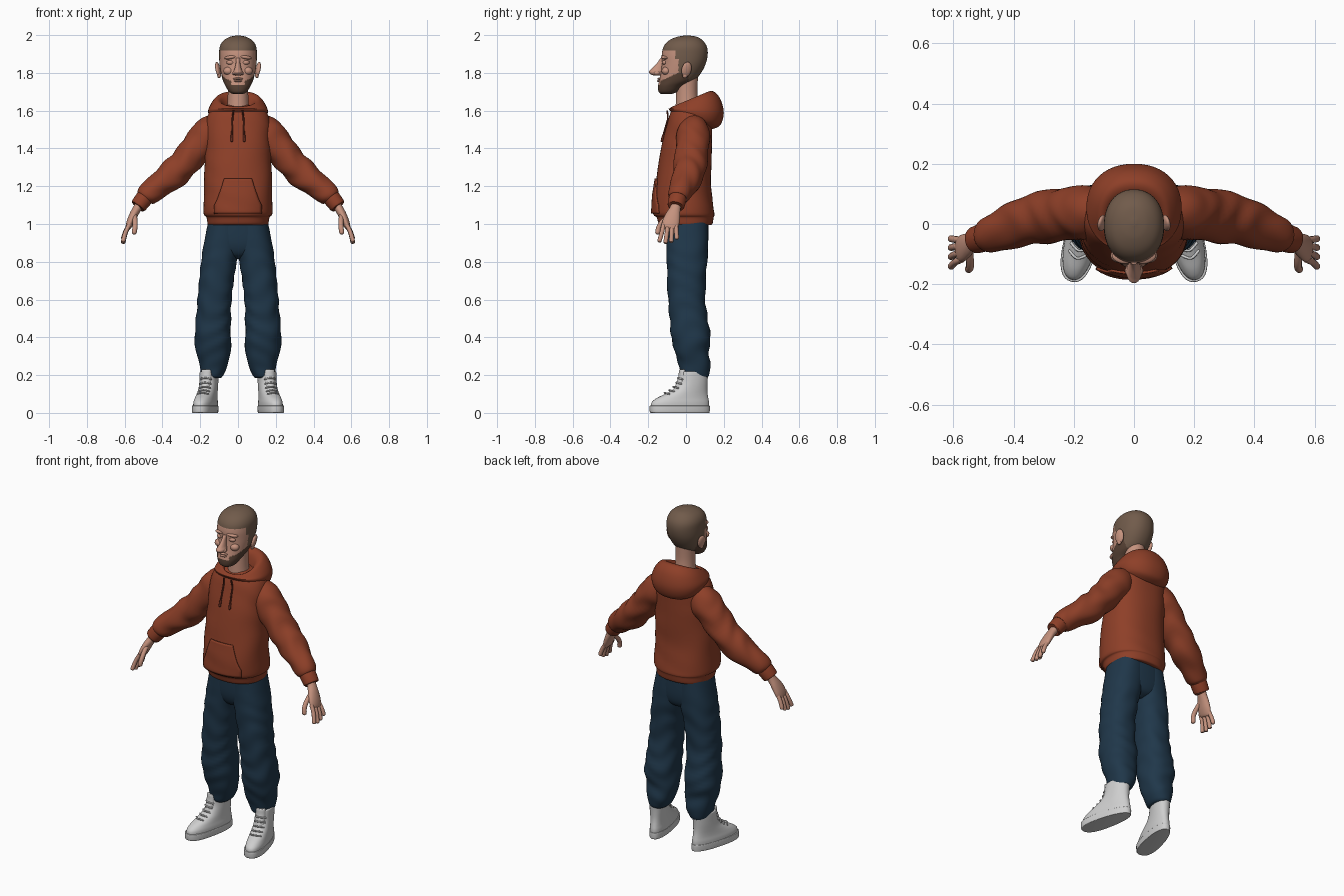
import bpy, bmesh, math
from mathutils import Vector, Matrix
from mathutils.bvhtree import BVHTree

if "Cube" in bpy.data.objects:
    bpy.data.objects.remove(bpy.data.objects["Cube"])


def material(name, rgb):
    m = bpy.data.materials.new(name)
    m.diffuse_color = (*rgb, 1)
    m.use_nodes = True
    m.node_tree.nodes["Principled BSDF"].inputs["Base Color"].default_value = m.diffuse_color
    return m


RUST = material("rust_fleece", (0.27, 0.05, 0.021))
CORD = material("dark_cord", (0.12, 0.022, 0.012))
NAVY = material("navy_denim", (0.014, 0.038, 0.068))
SKIN = material("skin", (0.56, 0.29, 0.21))
HAIR = material("short_hair", (0.165, 0.105, 0.07))
BEARD = material("beard", (0.10, 0.056, 0.036))
WHITE = material("white_leather", (0.62, 0.62, 0.62))


def finish(name, me, mat, mirror=False):
    bm = bmesh.new()
    bm.from_mesh(me)
    bmesh.ops.recalc_face_normals(bm, faces=bm.faces)
    bm.to_mesh(me)
    bm.free()
    me.materials.append(mat)
    me.shade_smooth()
    me.set_sharp_from_angle(angle=math.radians(45))
    ob = bpy.data.objects.new(name, me)
    bpy.context.collection.objects.link(ob)
    if mirror:
        mod = ob.modifiers.new("mirror", 'MIRROR')
        mod.use_mirror_merge = False
    return ob


def spline(rings, steps):
    """Smooth interpolation through ring parameters."""
    R = [Vector(r) for r in rings]
    out = []
    for i in range(len(R) - 1):
        p0, p1, p2, p3 = R[max(i - 1, 0)], R[i], R[i + 1], R[min(i + 2, len(R) - 1)]
        for k in range(steps):
            t = k / steps
            out.append(0.5 * (2 * p1 + (p2 - p0) * t + (2 * p0 - 5 * p1 + 4 * p2 - p3) * t * t
                              + (3 * p1 - p0 - 3 * p2 + p3) * t ** 3))
    return out + [R[-1]]


def loft(name, rings, mat, n=32, steps=5, flat=True, power=2.0, wrinkle=0, freq=55,
         egg=0, mirror=False, xf=None):
    """Skin of rings. flat: (z, x0, x1, y0, y1, tilt); otherwise a tube of (x, y, z, a, b)."""
    if flat:
        rings = [((r[1] + r[2]) / 2, (r[3] + r[4]) / 2, r[0], (r[2] - r[1]) / 2,
                  (r[4] - r[3]) / 2, r[5] if len(r) > 5 else 0) for r in rings]
    P = spline(rings, steps)
    verts, faces = [], []
    for i, p in enumerate(P):
        c = Vector(p[:3])
        u, v = Vector((1, 0, 0)), Vector((0, 1, p[5] if flat else 0))
        if not flat:
            t = (Vector(P[min(i + 1, len(P) - 1)][:3]) - Vector(P[max(i - 1, 0)][:3])).normalized()
            u = t.cross(Vector((0, 1, 0))).normalized()
            v = u.cross(t)
        fade = math.sin(math.pi * i / (len(P) - 1))
        for j in range(n):
            th = 2 * math.pi * j / n
            co, si = math.cos(th), math.sin(th)
            sx = math.copysign(abs(co) ** (2 / power), co) * (1 - egg * si)
            sy = math.copysign(abs(si) ** (2 / power), si)
            s = 1 + wrinkle * fade * math.sin(freq * c.z + 2.2 * math.sin(2 * th + 9 * c.z))
            verts.append(c + u * p[3] * sx * s + v * p[4] * sy * s)
    for i in range(len(P) - 1):
        for j in range(n):
            k = (j + 1) % n
            faces.append((i * n + j, i * n + k, i * n + n + k, i * n + n + j))
    faces += [tuple(range(n)), tuple(range(len(verts) - n, len(verts)))]
    me = bpy.data.meshes.new(name)
    me.from_pydata(verts, [], faces)
    if xf:
        me.transform(xf)
    return finish(name, me, mat, mirror)


def tube(name, pts, r, mat, **kw):
    """Round-ended tube through points."""
    rings = [(*p, r, r) for p in pts]
    a, b = Vector(pts[-1]), (Vector(pts[-1]) - Vector(pts[-2])).normalized()
    rings += [(*(a + b * r * .7), r * .7, r * .7), (*(a + b * r), r * .1, r * .1)]
    return loft(name, rings, mat, n=12, steps=4, flat=False, **kw)


def ball(name, loc, scale, mat, rot=(0, 0, 0), mirror=False):
    bm = bmesh.new()
    bmesh.ops.create_uvsphere(bm, u_segments=20, v_segments=14, radius=1)
    me = bpy.data.meshes.new(name)
    bm.to_mesh(me)
    bm.free()
    turn = Matrix.Rotation(rot[2], 4, 'Z') @ Matrix.Rotation(rot[1], 4, 'Y') @ Matrix.Rotation(rot[0], 4, 'X')
    me.transform(Matrix.Translation(loc) @ turn @ Matrix.Diagonal((*scale, 1)))
    return finish(name, me, mat, mirror)


def sym(rows):
    """(z, half width, front, back, tilt) to full flat rings."""
    return [(r[0], -r[1], *r[1:]) for r in rows]


# Head, coloured by region into hair, beard and skin
head = loft("head", sym([
    (1.687, .025, -.13, -.08), (1.70, .047, -.145, -.045), (1.73, .066, -.148, -.01),
    (1.76, .08, -.142, .045), (1.80, .09, -.134, .08), (1.85, .098, -.128, .105),
    (1.90, .1, -.128, .115), (1.94, .096, -.118, .11), (1.97, .078, -.092, .09),
    (1.99, .045, -.05, .06), (1.998, .008, -.005, .015)]), SKIN, n=112, steps=9, power=2.15)
head.data.materials.append(HAIR)
head.data.materials.append(BEARD)
for f in head.data.polygons:
    x, y, z = f.center
    if z > 1.918 or (y > -.055 and z > 1.875) or (y > -.04 and z > 1.80) or (y > .015 and z > 1.755):
        f.material_index = 1
    elif z < 1.80 + (y + .04) * .45 and not (abs(x) < .036 and z > 1.738 and y < -.1):
        f.material_index = 2

# Face details
loft("nose", sym([(1.785, .012, -.165, -.12), (1.793, .024, -.188, -.12), (1.807, .025, -.197, -.12),
                  (1.822, .018, -.182, -.115), (1.85, .012, -.155, -.11), (1.88, .012, -.134, -.11)]),
     SKIN, n=20)
ball("nostril", (.019, -.155, 1.799), (.011, .016, .011), SKIN, mirror=True)
ball("eyelid", (.039, -.112, 1.855), (.022, .015, .013), SKIN, mirror=True)
ball("brow_ridge", (.04, -.112, 1.882), (.034, .019, .01), SKIN, (0, .12, .25), mirror=True)
ball("cheek", (.05, -.105, 1.81), (.028, .024, .022), SKIN, mirror=True)
ball("upper_lip", (0, -.140, 1.769), (.026, .011, .006), SKIN)
ball("lower_lip", (0, -.141, 1.757), (.022, .012, .006), SKIN)
ball("ear", (.106, .003, 1.818), (.012, .027, .041), SKIN, (-.15, .22, .25), mirror=True)
ball("ear_lobe", (.1, -.006, 1.787), (.01, .014, .015), SKIN, mirror=True)
loft("neck", sym([(1.54, .07, -.06, .08), (1.62, .058, -.055, .068), (1.70, .054, -.052, .06),
                  (1.80, .056, -.05, .065)]), SKIN)

# Hooded top: body with ribbed hem
torso = loft("hoodie_body", sym([
    (.995, .15, -.12, .125), (1.0, .16, -.143, .14), (1.035, .166, -.155, .146),
    (1.047, .178, -.17, .15), (1.08, .182, -.175, .147), (1.2, .18, -.163, .133),
    (1.35, .176, -.14, .135), (1.45, .172, -.122, .138), (1.53, .172, -.1, .138),
    (1.58, .158, -.085, .125), (1.61, .128, -.07, .1), (1.63, .07, -.04, .07)]),
    RUST, n=56, power=2.3, wrinkle=.008, freq=38)

# Hood lying on the shoulders, rolled inward at the neck
loft("hood", sym([
    (1.545, .125, -.075, .14, -.4), (1.565, .15, -.09, .182, -.3), (1.60, .158, -.093, .2, -.08),
    (1.635, .143, -.088, .183, .18), (1.658, .122, -.08, .15, .36), (1.662, .105, -.07, .12, .42),
    (1.648, .088, -.062, .095, .42), (1.61, .068, -.056, .078, .3), (1.57, .06, -.05, .07, .1)]),
    RUST, n=48, power=2.2)

# Sleeves and cuffs
loft("sleeve", [
    (.09, .04, 1.535, .06, .06), (.15, .04, 1.485, .088, .085), (.2, .035, 1.425, .085, .088),
    (.278, .025, 1.33, .079, .087), (.35, .012, 1.258, .079, .083), (.425, -.015, 1.2, .067, .07),
    (.48, -.037, 1.155, .059, .06), (.497, -.043, 1.137, .046, .048)],
    RUST, n=36, flat=False, wrinkle=.05, freq=62, mirror=True)
loft("cuff", [(.485, -.04, 1.148, .04, .042), (.495, -.043, 1.138, .046, .047),
              (.526, -.053, 1.098, .043, .045), (.529, -.054, 1.094, .036, .038)],
     RUST, n=28, flat=False, mirror=True)

# Front pocket and drawstrings, laid on the chest surface
tree = BVHTree.FromPolygons([v.co for v in torso.data.vertices],
                            [tuple(p.vertices) for p in torso.data.polygons])


def chest(x, z, off):
    hit = tree.ray_cast(Vector((x, -1, z)), Vector((0, 1, 0)))[0]
    return Vector((x, hit.y - off, z))


N = 16
grid = []
for i in range(N + 1):
    z = 1.055 + .185 * i / N
    w = .125 if z < 1.1 else .125 - .052 * ((z - 1.1) / .14) ** .8
    grid += [chest(w * (2 * j / N - 1), z, .006) for j in range(N + 1)]
quads = [(i * (N + 1) + j, i * (N + 1) + j + 1, (i + 1) * (N + 1) + j + 1, (i + 1) * (N + 1) + j)
         for i in range(N) for j in range(N)]
me = bpy.data.meshes.new("front_pocket")
me.from_pydata(grid, [], quads)
pocket = finish("front_pocket", me, RUST)
solid = pocket.modifiers.new("thickness", 'SOLIDIFY')
solid.thickness, solid.offset = .008, 0
cord = [(.024, -.1, 1.60)] + [tuple(chest(.029 + k * .001, 1.56 - .03 * k, .005)) for k in range(5)]
tube("drawstring", cord, .0045, CORD, mirror=True)
tube("drawstring_tip", cord[-2:], .0065, CORD, mirror=True)

# Trousers
loft("trouser_leg", [
    (.185, .09, .18, -.015, .11), (.2, .078, .192, -.028, .122), (.25, .056, .203, -.038, .13),
    (.32, .04, .22, -.058, .12), (.40, .038, .23, -.078, .13), (.5, .038, .222, -.086, .115),
    (.6, .034, .214, -.095, .102), (.72, .02, .204, -.1, .106), (.80, .006, .195, -.102, .112),
    (.88, -.015, .184, -.104, .117), (1.01, -.02, .158, -.105, .116)],
    NAVY, n=40, power=2.3, wrinkle=.032, freq=58, mirror=True)
loft("trouser_seat", sym([(.815, .03, -.04, .06), (.84, .11, -.08, .1), (.9, .172, -.102, .117),
                          (1.01, .158, -.107, .118)]), NAVY, n=40, power=2.4)

# Hands: palm, four fingers, thumb
loft("palm", [(.51, -.048, 1.12, .026, .03), (.532, -.056, 1.085, .023, .028), (.552, -.068, 1.05, .022, .038),
              (.57, -.08, 1.01, .02, .045), (.582, -.086, .98, .014, .04), (.586, -.088, .972, .004, .03)],
     SKIN, n=24, flat=False, mirror=True)
for name, y, drop, lean in (("index_finger", -.118, .075, -.022), ("middle_finger", -.096, .083, -.012),
                            ("ring_finger", -.074, .077, -.004), ("little_finger", -.053, .06, .004)):
    tube(name, [(.573, y, 1.0), (.594, y + lean * .4, .985 - drop * .35), (.607, y + lean, .988 - drop)],
         .0115, SKIN, mirror=True)
tube("thumb", [(.548, -.085, 1.05), (.545, -.122, 1.015), (.545, -.143, .985), (.549, -.15, .957)],
     .013, SKIN, mirror=True)

# High-top shoes, turned outward
turn = Matrix.Translation((.155, .03, 0)) @ Matrix.Rotation(.235, 4, 'Z')
shoe = dict(mat=WHITE, n=40, mirror=True, xf=turn)
loft("shoe_sole", sym([(0, .05, -.218, .092), (.004, .055, -.226, .097), (.034, .056, -.228, .098),
                       (.038, .053, -.224, .094)]), egg=.14, power=2.4, **shoe)
loft("shoe_upper", sym([(.03, .053, -.222, .094), (.055, .053, -.217, .094), (.078, .05, -.19, .09),
                        (.1, .048, -.145, .086), (.125, .047, -.1, .084), (.16, .047, -.071, .085),
                        (.205, .047, -.062, .088), (.218, .045, -.058, .086), (.219, .036, -.045, .075)]),
     egg=.08, power=2.2, **shoe)
loft("shoe_tongue", sym([(.14, .026, -.09, -.03), (.19, .028, -.072, -.03), (.225, .026, -.068, -.035),
                         (.23, .018, -.062, -.042)]), **shoe)
for i, (y, z) in enumerate(((-.148, .104), (-.122, .118), (-.1, .136), (-.084, .158), (-.076, .182))):
    tube(f"lace_{i + 1}", [(-.03, y + .018, z - .004), (0, y, z + .003), (.03, y + .018, z - .004)],
         .0045, WHITE, mirror=True, xf=turn)
